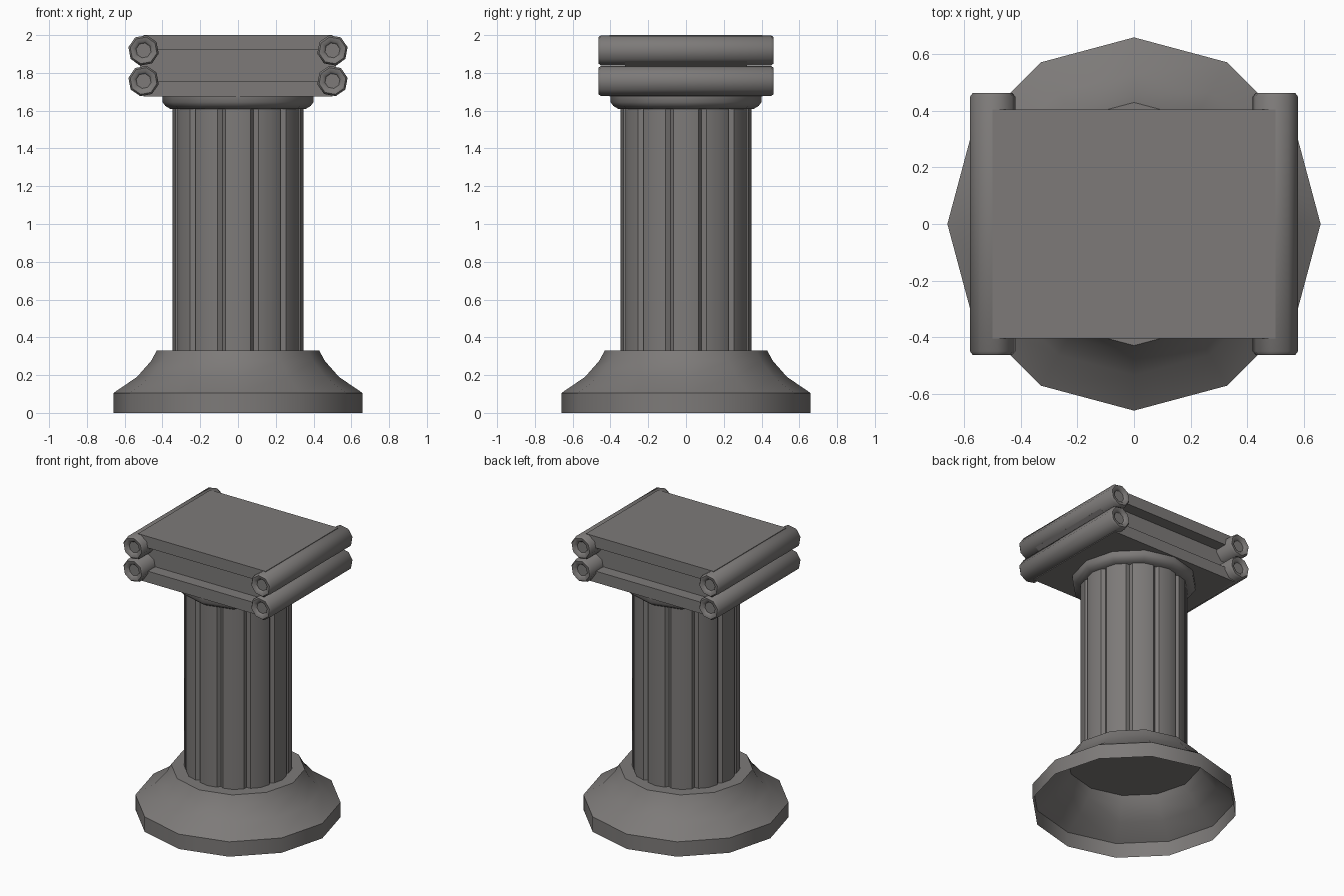
import bpy, bmesh, math
from mathutils import Matrix

if "Cube" in bpy.data.objects:
    bpy.data.objects.remove(bpy.data.objects["Cube"])

stone = bpy.data.materials.new("warm_grey_stone")
stone.diffuse_color = (0.205, 0.195, 0.19, 1)
stone.use_nodes = True
stone.node_tree.nodes["Principled BSDF"].inputs["Base Color"].default_value = stone.diffuse_color


def finish(name, bm, angle, matrix=None):
    bmesh.ops.recalc_face_normals(bm, faces=bm.faces)
    me = bpy.data.meshes.new(name)
    if matrix:
        bm.transform(matrix)
    bm.to_mesh(me)
    bm.free()
    me.materials.append(stone)
    ob = bpy.data.objects.new(name, me)
    bpy.context.collection.objects.link(ob)
    bpy.ops.object.select_all(action='DESELECT')
    ob.select_set(True)
    bpy.context.view_layer.objects.active = ob
    bpy.ops.object.shade_smooth_by_angle(angle=math.radians(angle))
    return ob


def loft(name, rings, angle, cap_start=True, cap_end=True, matrix=None):
    """Skin a stack of closed rings of equal point count."""
    bm = bmesh.new()
    vs = [[bm.verts.new(p) for p in r] for r in rings]
    n = len(vs[0])
    for a, b in zip(vs, vs[1:]):
        for i in range(n):
            j = (i + 1) % n
            bm.faces.new((a[i], a[j], b[j], b[i]))
    if cap_start:
        bm.faces.new(vs[0][::-1])
    if cap_end:
        bm.faces.new(vs[-1])
    return finish(name, bm, angle, matrix)


def ring(r, z, n=12, turn=0):
    return [(r * math.cos(math.tau * i / n + turn),
             r * math.sin(math.tau * i / n + turn), z) for i in range(n)]


def rect(hx, hy, z):
    return [(-hx, -hy, z), (hx, -hy, z), (hx, hy, z), (-hx, hy, z)]


# flared twelve-sided base, open underneath
loft("base", [ring(r, z) for r, z in
              [(.66, 0), (.66, .105), (.535, .19), (.46, .275), (.43, .33)]],
     38, cap_start=False)

# shaft with twelve rounded ribs
lobe = [(-15, .318), (-11.5, .338), (0, .348), (11.5, .338)]


def ribbed(z):
    return [(r * math.cos(math.radians(30 * k + a)),
             r * math.sin(math.radians(30 * k + a)), z)
            for k in range(12) for a, r in lobe]


loft("ribbed_shaft", [ribbed(.33), ribbed(1.62)], 35)

# neck ring under the capital
loft("neck_ring", [ring(r, z) for r, z in
                   [(.36, 1.61), (.385, 1.625), (.40, 1.645), (.40, 1.68)]], 38)

# capital: two plates with a recessed block between them
loft("lower_plate", [rect(.5, .405, 1.675), rect(.5, .405, 1.755)], 30)
loft("upper_plate", [rect(.5, .405, 1.92), rect(.5, .405, 2.0)], 30)
loft("middle_block", [rect(hx, .323, z) for hx, z in
                      [(.5, 1.755), (.552, 1.81), (.515, 1.835),
                       (.552, 1.862), (.5, 1.92)]], 25)

# scroll rolls with dished ends
half = [(.04, .445), (.05, .46), (.072, .463), (.082, .45)]
prof = [(r, -y) for r, y in half] + [(r, y) for r, y in half[::-1]]
for sx, side in ((-1, "left"), (1, "right")):
    for z, level in ((1.757, "lower"), (1.919, "upper")):
        m = Matrix.Translation((sx * .5, 0, z)) @ Matrix.Rotation(math.pi / 2, 4, 'X')
        loft(f"{level}_{side}_scroll",
             [ring(r, y, 8, math.radians(12 * sx)) for r, y in prof], 50, matrix=m)
